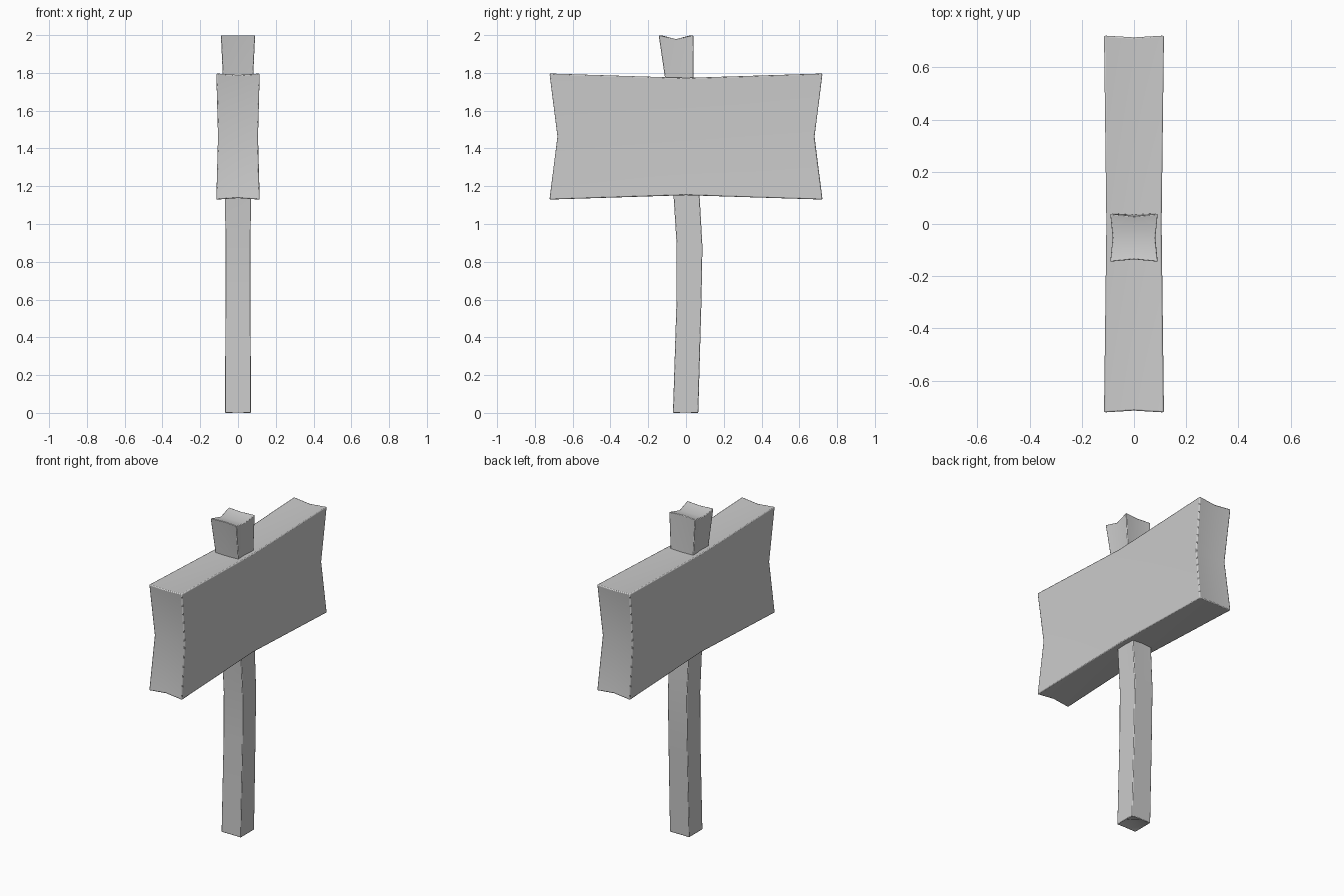
import bpy, bmesh, math

if "Cube" in bpy.data.objects:
    bpy.data.objects.remove(bpy.data.objects["Cube"])


def finish(name, bm, bevel):
    bmesh.ops.recalc_face_normals(bm, faces=bm.faces[:])
    me = bpy.data.meshes.new(name)
    bm.to_mesh(me)
    bm.free()
    ob = bpy.data.objects.new(name, me)
    bpy.context.collection.objects.link(ob)
    mod = ob.modifiers.new("edge_bevel", 'BEVEL')
    mod.width = bevel
    mod.segments = 2
    mod.limit_method = 'ANGLE'
    mod.angle_limit = math.radians(40)
    bpy.context.view_layer.objects.active = ob
    ob.select_set(True)
    bpy.ops.object.shade_smooth_by_angle(angle=math.radians(40))
    ob.select_set(False)
    return ob


# Board: a slab pinched at the middle of every side
bm = bmesh.new()
bmesh.ops.create_cube(bm, size=2)
bmesh.ops.subdivide_edges(bm, edges=bm.edges[:], cuts=1, use_grid_fill=True)
for v in bm.verts:
    i, j, k = (round(c) for c in v.co)
    mi, mj, mk = i == 0, j == 0, k == 0
    v.co = (i * (0.115 - 0.009 * mk - 0.009 * mj),
            j * (0.723 - 0.042 * mk - 0.007 * mi),
            1.463 + k * (0.334 - 0.023 * mj - 0.008 * mi))
finish("sign_board", bm, 0.006)

# Post: square sections (z, y centre, half x, half y, side pinch) along a bent path
sections = [(0.0, -0.002, 0.068, 0.067, 0.0),
            (0.6, 0.016, 0.067, 0.066, 0.0),
            (0.88, 0.019, 0.067, 0.068, 0.0),
            (1.15, 0.003, 0.068, 0.069, 0.0),
            (1.77, -0.035, 0.08, 0.076, 0.006),
            (2.0, -0.053, 0.091, 0.092, 0.009)]
around = [(-1, -1), (0, -1), (1, -1), (1, 0), (1, 1), (0, 1), (-1, 1), (-1, 0)]
bm = bmesh.new()
rings = []
for z, yc, hx, hy, pinch in sections:
    ring = []
    for i, j in around:
        dip = 0.021 if z == 2.0 and j == 0 else 0
        ring.append(bm.verts.new((i * (hx - pinch * (j == 0)),
                                  yc + j * (hy - pinch * (i == 0)), z - dip)))
    rings.append(ring)
for a, b in zip(rings, rings[1:]):
    for n in range(8):
        m = (n + 1) % 8
        bm.faces.new((a[n], a[m], b[m], b[n]))

# Hollowed foot and grooved top
for ring, centre in ((rings[0], (0, -0.002, 0.025)), (rings[-1], (0, -0.053, 1.978))):
    c = bm.verts.new(centre)
    for n in range(0, 8, 2):
        bm.faces.new((ring[n - 1], ring[n], ring[n + 1], c))
finish("post", bm, 0.004)
